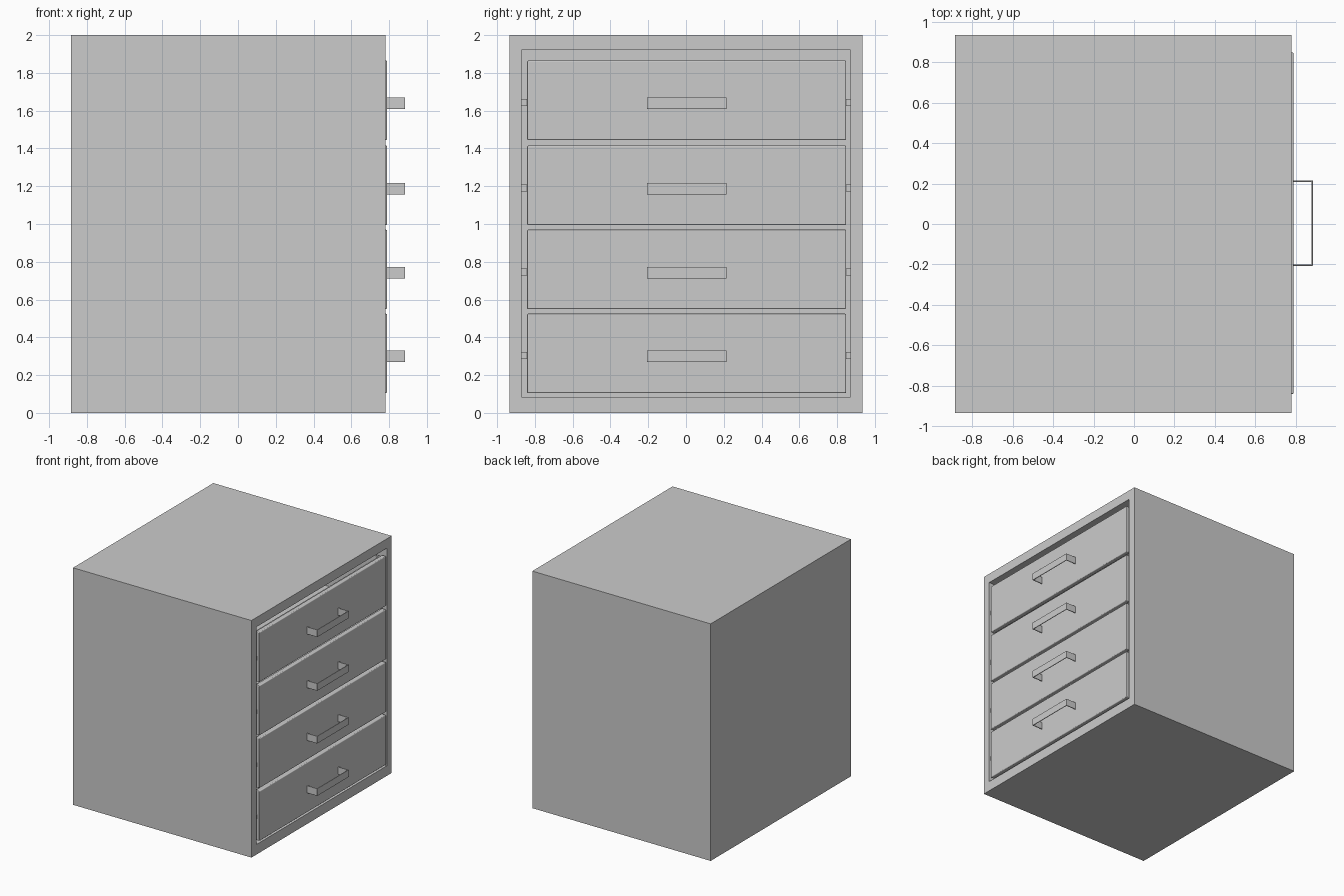
import bpy, bmesh

if "Cube" in bpy.data.objects:
    bpy.data.objects.remove(bpy.data.objects["Cube"])


def finish(name, bm, bevel=0.0):
    bmesh.ops.recalc_face_normals(bm, faces=bm.faces)
    me = bpy.data.meshes.new(name)
    bm.to_mesh(me)
    bm.free()
    ob = bpy.data.objects.new(name, me)
    bpy.context.collection.objects.link(ob)
    if bevel:
        mod = ob.modifiers.new("soft_edges", 'BEVEL')
        mod.width = bevel
        mod.segments = 3
        bpy.ops.object.select_all(action='DESELECT')
        ob.select_set(True)
        bpy.context.view_layer.objects.active = ob
        bpy.ops.object.shade_smooth_by_angle()
    return ob


def box_bm(lo, hi):
    bm = bmesh.new()
    bmesh.ops.create_cube(bm, size=1)
    for v in bm.verts:
        v.co = [a + (c + 0.5) * (b - a) for a, b, c in zip(lo, hi, v.co)]
    return bm


def box(name, lo, hi, bevel=0.0):
    return finish(name, box_bm(lo, hi), bevel)


def prism(name, outline, z0, z1, bevel=0.0):
    bm = bmesh.new()
    face = bm.faces.new([bm.verts.new((x, y, z0)) for x, y in outline])
    ext = bmesh.ops.extrude_face_region(bm, geom=[face])
    for v in ext['geom']:
        if isinstance(v, bmesh.types.BMVert):
            v.co.z = z1
    return finish(name, bm, bevel)


# cabinet shell, open towards +x
bm = box_bm((-0.885, -0.935, 0), (0.78, 0.935, 2))
front = max(bm.faces, key=lambda f: f.calc_center_median().x)
cavity = bmesh.ops.extrude_discrete_faces(bm, faces=[front])['faces'][0]
for v in cavity.verts:
    v.co.y = 0.87 if v.co.y > 0 else -0.87
    v.co.z = 1.92 if v.co.z > 1 else 0.085
floor = bmesh.ops.extrude_discrete_faces(bm, faces=[cavity])['faces'][0]
for v in floor.verts:
    v.co.x = -0.82
finish("cabinet_shell", bm)

# drawers with trays, slide rails and bent strip handles
YC = 0.004
for i, (z0, zh) in enumerate([(0.105, 0.30), (0.55, 0.742), (0.995, 1.187), (1.445, 1.64)], 1):
    z1 = z0 + 0.42
    box(f"drawer_front_{i}", (0.75, -0.841, z0), (0.789, 0.848, z1), 0.006)

    bm = box_bm((-0.78, -0.835, z0 + 0.01), (0.752, 0.842, z1 - 0.01))
    top = max(bm.faces, key=lambda f: f.calc_center_median().z)
    bmesh.ops.inset_region(bm, faces=[top], thickness=0.025)
    well = bmesh.ops.extrude_discrete_faces(bm, faces=[top])['faces'][0]
    bmesh.ops.translate(bm, verts=well.verts, vec=(0, 0, -0.375))
    finish(f"drawer_tray_{i}", bm)

    for s, side in ((-1, "left"), (1, "right")):
        y = sorted((s * 0.834, s * 0.871))
        box(f"slide_rail_{side}_{i}", (-0.8, y[0], zh - 0.015), (0.765, y[1], zh + 0.022))

    a, b, t = YC - 0.211, YC + 0.211, 0.007
    prism(f"handle_{i}",
          [(0.785, a), (0.885, a), (0.885, b), (0.785, b),
           (0.785, b - t), (0.885 - t, b - t), (0.885 - t, a + t), (0.785, a + t)],
          zh - 0.031, zh + 0.031, 0.0025)
